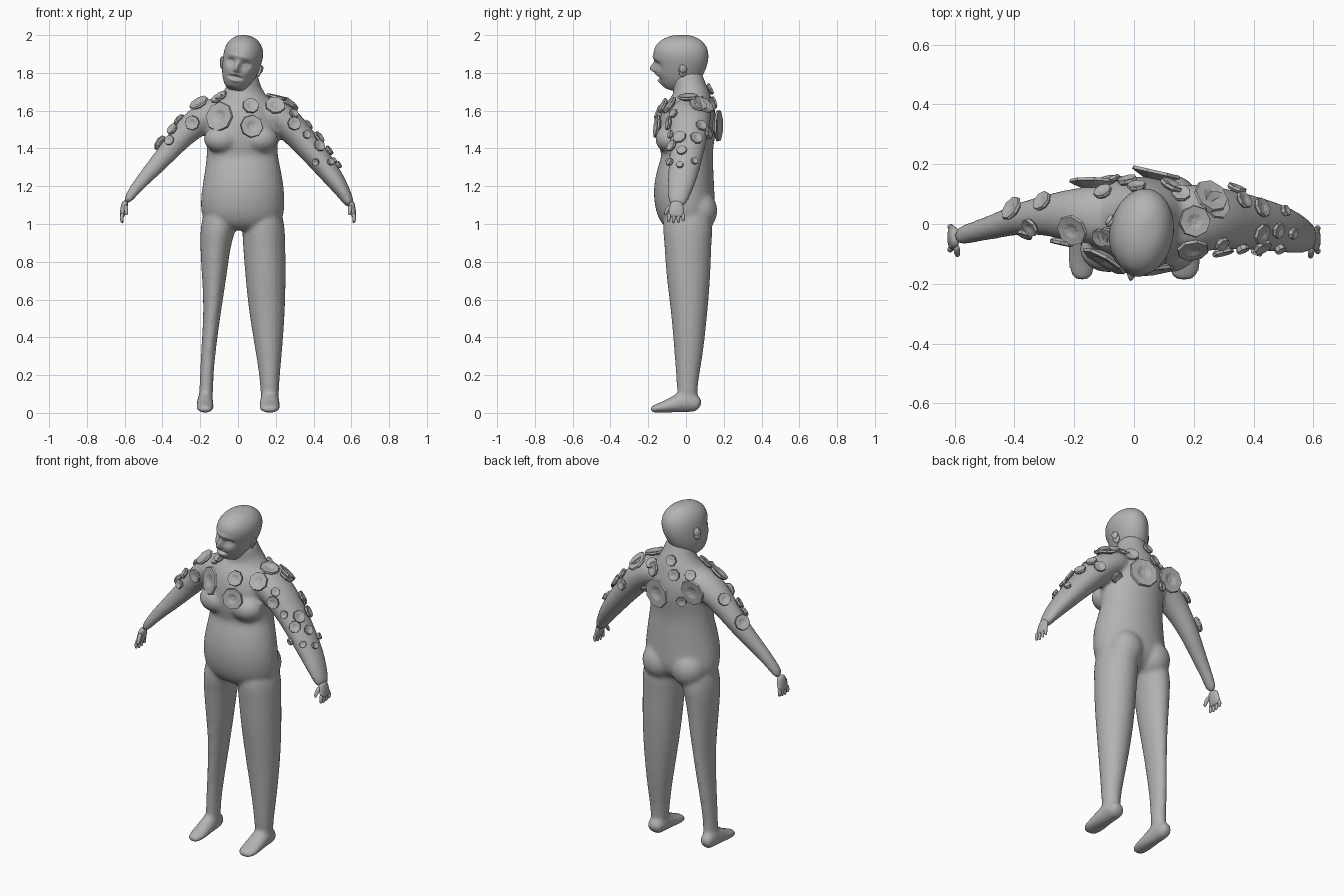
import bpy, bmesh, math
from mathutils import Vector, Matrix
from mathutils.bvhtree import BVHTree

default = bpy.data.objects.get("Cube")
if default:
    bpy.data.objects.remove(default, do_unlink=True)

# One plain clay colour
clay = bpy.data.materials.new("clay_grey")
clay.use_nodes = True
colour = (0.45, 0.45, 0.45, 1)
clay.diffuse_color = colour
clay.node_tree.nodes["Principled BSDF"].inputs["Base Color"].default_value = colour


def make_object(name, bm):
    bmesh.ops.recalc_face_normals(bm, faces=bm.faces)
    mesh = bpy.data.meshes.new(name)
    bm.to_mesh(mesh)
    bm.free()
    mesh.materials.append(clay)
    obj = bpy.data.objects.new(name, mesh)
    bpy.context.collection.objects.link(obj)
    return obj


def bake(obj):
    """Replace the mesh by its modified result and shade it smooth."""
    graph = bpy.context.evaluated_depsgraph_get()
    mesh = bpy.data.meshes.new_from_object(obj.evaluated_get(graph))
    obj.modifiers.clear()
    obj.data = mesh
    if not mesh.materials:
        mesh.materials.append(clay)
    mesh.polygons.foreach_set("use_smooth", [True] * len(mesh.polygons))
    mesh.update()


def loft(bm, stations, sides=16, ref=(0, 1, 0)):
    """Skin elliptical rings; each station is x, y, z, side radius, ref radius."""
    centres = [Vector(s[:3]) for s in stations]
    rings = []
    for i, s in enumerate(stations):
        tangent = (centres[min(i + 1, len(centres) - 1)] - centres[max(i - 1, 0)]).normalized()
        across = Vector(ref).cross(tangent).normalized()
        depth = tangent.cross(across)
        angles = [math.tau * k / sides for k in range(sides)]
        rings.append([bm.verts.new(centres[i] + across * s[3] * math.cos(a)
                                   + depth * s[4] * math.sin(a)) for a in angles])
    for low, high in zip(rings, rings[1:]):
        for k in range(sides):
            n = (k + 1) % sides
            bm.faces.new((low[k], low[n], high[n], high[k]))
    bm.faces.new(rings[0][::-1])
    bm.faces.new(rings[-1])


def ellipsoid(bm, centre, radii, turn=Matrix()):
    matrix = Matrix.Translation(centre) @ turn @ Matrix.Diagonal((*radii, 1))
    bmesh.ops.create_uvsphere(bm, u_segments=16, v_segments=10, radius=1, matrix=matrix)


# Torso and neck
body_bm = bmesh.new()
loft(body_bm, [
    (.02, .02, .97, .17, .10), (.023, .005, 1.04, .225, .155), (.025, -.008, 1.12, .228, .165),
    (.027, -.012, 1.2, .221, .165), (.025, 0, 1.3, .203, .15), (.022, .008, 1.36, .192, .136),
    (.022, 0, 1.42, .192, .15), (.02, .005, 1.5, .196, .158), (.02, .015, 1.58, .195, .15),
    (.03, .025, 1.64, .17, .125), (.03, .03, 1.69, .115, .1), (.03, .015, 1.74, .085, .085),
    (.03, 0, 1.82, .075, .08)])

# Chest and buttocks
for side in (-1, 1):
    ellipsoid(body_bm, (.015 + side * .1, -.085, 1.45), (.1, .08, .075))
    ellipsoid(body_bm, (.025 + side * .095, .065, 1.07), (.105, .105, .11))

# Arms, the left one heavier
loft(body_bm, [
    (-.06, .03, 1.62, .08, .11), (-.19, .03, 1.565, .085, .095), (-.29, .03, 1.475, .066, .07),
    (-.38, .02, 1.37, .055, .053), (-.47, -.01, 1.27, .043, .042), (-.55, -.03, 1.18, .031, .034),
    (-.595, -.045, 1.11, .022, .034)])
loft(body_bm, [
    (.1, .02, 1.62, .08, .12), (.24, .02, 1.56, .09, .115), (.33, .015, 1.46, .077, .1),
    (.42, 0, 1.355, .067, .09), (.51, -.02, 1.24, .055, .08), (.57, -.04, 1.15, .036, .06),
    (.6, -.05, 1.09, .024, .045)])

# Legs, the left one heavier
loft(body_bm, [
    (.125, .005, 1.1, .1, .12), (.135, .01, .98, .116, .138), (.138, .01, .9, .115, .126),
    (.145, .012, .75, .11, .122), (.153, .018, .55, .1, .1), (.165, .015, .3, .068, .076),
    (.168, .005, .15, .05, .056), (.168, .01, .04, .048, .052)])
loft(body_bm, [
    (-.08, .005, 1.1, .09, .12), (-.105, .01, .98, .097, .135), (-.12, .01, .9, .083, .12),
    (-.125, .012, .75, .07, .105), (-.134, .018, .55, .046, .084), (-.16, .015, .3, .038, .062),
    (-.168, .005, .15, .036, .048), (-.17, .01, .04, .04, .05)])

# Feet
for x, wide in ((.168, 1.15), (-.174, .95)):
    loft(body_bm, [(x, y, tall / 2, half * wide, tall / 2) for y, tall, half in (
        (.075, .06, .03), (.05, .1, .043), (0, .13, .045), (-.06, .092, .047),
        (-.12, .06, .05), (-.165, .045, .045), (-.19, .03, .028))], ref=(0, 0, 1))

# Fuse the limbs into one skin
body = make_object("body", body_bm)
body.modifiers.new("rounding", "SUBSURF").levels = 2
fuse = body.modifiers.new("fuse", "REMESH")
fuse.mode = "VOXEL"
fuse.voxel_size = .012
soften = body.modifiers.new("soften", "SMOOTH")
soften.factor = .5
soften.iterations = 5
bake(body)

# Hands: palm, four fingers and a thumb
for name, side, wrist_y in (("left_hand", 1, -.05), ("right_hand", -1, -.045)):
    bm = bmesh.new()
    loft(bm, [(side * .595, wrist_y, 1.125, .018, .03), (side * .603, wrist_y, 1.09, .019, .04),
              (side * .611, wrist_y, 1.055, .016, .044), (side * .614, wrist_y, 1.035, .01, .04)], 12)
    for k in range(4):
        y = wrist_y + (k - 1.5) * .024
        tip = 1.0 + .007 * abs(k - 1.3)
        loft(bm, [(side * .611, y, 1.06, .011, .011), (side * .617, y * 1.06, 1.03, .011, .011),
                  (side * .612, y * 1.08, tip, .007, .008)], 8)
    loft(bm, [(side * .595, wrist_y - .025, 1.1, .012, .014),
              (side * .592, wrist_y - .052, 1.075, .012, .012),
              (side * .59, wrist_y - .062, 1.045, .008, .008)], 8)
    hand = make_object(name, bm)
    hand.modifiers.new("rounding", "SUBSURF").levels = 2
    bake(hand)

# Head, built upright and then tilted
bm = bmesh.new()
loft(bm, [
    (0, -.06, -.155, .03, .04), (0, -.058, -.145, .05, .068), (0, -.045, -.115, .075, .1),
    (0, -.025, -.07, .092, .122), (0, -.012, -.02, .1, .142), (0, -.005, .03, .106, .15),
    (0, -.003, .075, .1, .142), (0, -.002, .11, .077, .112), (0, -.002, .132, .046, .07),
    (0, -.002, .138, .02, .03)], 24)
head = make_object("head", bm)
head.modifiers.new("rounding", "SUBSURF").levels = 3
bake(head)

# Face: sockets, lids, nose, nostril crease, mouth and lips pushed in or out
sculpt = [((0, -.15, -.035), (.014, .05, .026), -.032), ((0, -.15, -.05), (.024, .05, .011), -.012),
          ((0, -.14, -.088), (.03, .05, .008), .026), ((0, -.14, -.073), (.03, .05, .008), -.008),
          ((0, -.13, -.106), (.026, .05, .01), -.01), ((0, -.15, .025), (.06, .05, .012), -.006)]
for side in (-1, 1):
    sculpt += [((side * .042, -.135, -.01), (.024, .05, .017), .022),
               ((side * .042, -.135, -.014), (.012, .05, .008), -.009),
               ((side * .055, -.11, -.055), (.025, .05, .02), -.006)]
for vert in head.data.vertices:
    start = vert.co.copy()
    for centre, reach, push in sculpt:
        gap = sum(((start[i] - centre[i]) / reach[i]) ** 2 for i in range(3))
        vert.co.y += push * math.exp(-gap)
tilt = (Matrix.Translation((.022, -.02, 1.863)) @ Matrix.Rotation(math.radians(-8), 4, "Z")
        @ Matrix.Rotation(math.radians(13), 4, "Y"))
head.data.transform(tilt)

# Ears
for name, side in (("left_ear", 1), ("right_ear", -1)):
    bm = bmesh.new()
    lean = Matrix.Rotation(side * math.radians(25), 4, "Z")
    ellipsoid(bm, (side * .1, .015, -.03), (.009, .022, .034), lean)
    ellipsoid(bm, (side * .108, .02, -.02), (.007, .02, .02), lean)
    bm.transform(tilt)
    bake(make_object(name, bm))

# Sucker discs: two coordinates and a radius, seated along each direction
skin = BVHTree.FromPolygons([v.co for v in body.data.vertices],
                            [p.vertices for p in body.data.polygons])
front_discs = [(-.09, 1.565, .082), (.065, 1.62, .045), (.195, 1.62, .055), (.07, 1.515, .062),
               (-.24, 1.535, .04), (-.085, 1.67, .034), (-.36, 1.44, .027), (.295, 1.53, .037),
               (.36, 1.47, .023), (.425, 1.41, .033), (.415, 1.33, .02), (.485, 1.325, .02),
               (-.18, 1.46, .02)]
back_discs = [(.07, 1.52, .088), (.25, 1.62, .062), (-.14, 1.57, .078), (.12, 1.63, .042),
              (-.02, 1.64, .034), (.01, 1.71, .032), (.2, 1.49, .035), (.34, 1.48, .035),
              (-.07, 1.5, .03)]
top_discs = [(-.2, -.015, .056), (-.105, -.04, .033), (-.3, .07, .037), (-.4, .045, .045),
             (-.34, -.005, .034), (.2, .01, .055), (.155, .095, .034), (.27, .06, .05),
             (.36, .075, .032), (.42, .05, .036), (.42, -.03, .037), (.475, -.02, .028),
             (.525, -.03, .02), (.29, -.06, .026), (-.1, .1, .032), (.5, .04, .02)]
seats = [(Vector((x, -1, z)), Vector((0, 1, 0)), r) for x, z, r in front_discs]
seats += [(Vector((x, 1, z)), Vector((0, -1, 0)), r) for x, z, r in back_discs]
seats += [(Vector((x, y, 3)), Vector((0, 0, -1)), r) for x, y, r in top_discs]

bm = bmesh.new()
sides = 8
for number, (origin, ray, r) in enumerate(seats):
    spot, normal, face, distance = skin.ray_cast(origin, ray)
    if spot is None:
        continue
    if normal.dot(ray) > 0:
        normal = -normal
    seat = (Matrix.Translation(spot + normal * (.006 + .12 * r))
            @ normal.to_track_quat("Z", "Y").to_matrix().to_4x4()
            @ Matrix.Rotation(number, 4, "Z"))
    profile = [(.3, -.3 * r), (.8, -.008), (1, 0), (.95, .01), (.5, .008), (.2, .008 - .1 * r)]
    rings = [[bm.verts.new(seat @ Vector((r * w * math.cos(math.tau * k / sides),
                                          r * w * math.sin(math.tau * k / sides), h)))
              for k in range(sides)] for w, h in profile]
    for low, high in zip(rings, rings[1:]):
        for k in range(sides):
            n = (k + 1) % sides
            bm.faces.new((low[k], low[n], high[n], high[k]))
    bm.faces.new(rings[0][::-1])
    bm.faces.new(rings[-1])
make_object("sucker_discs", bm)
